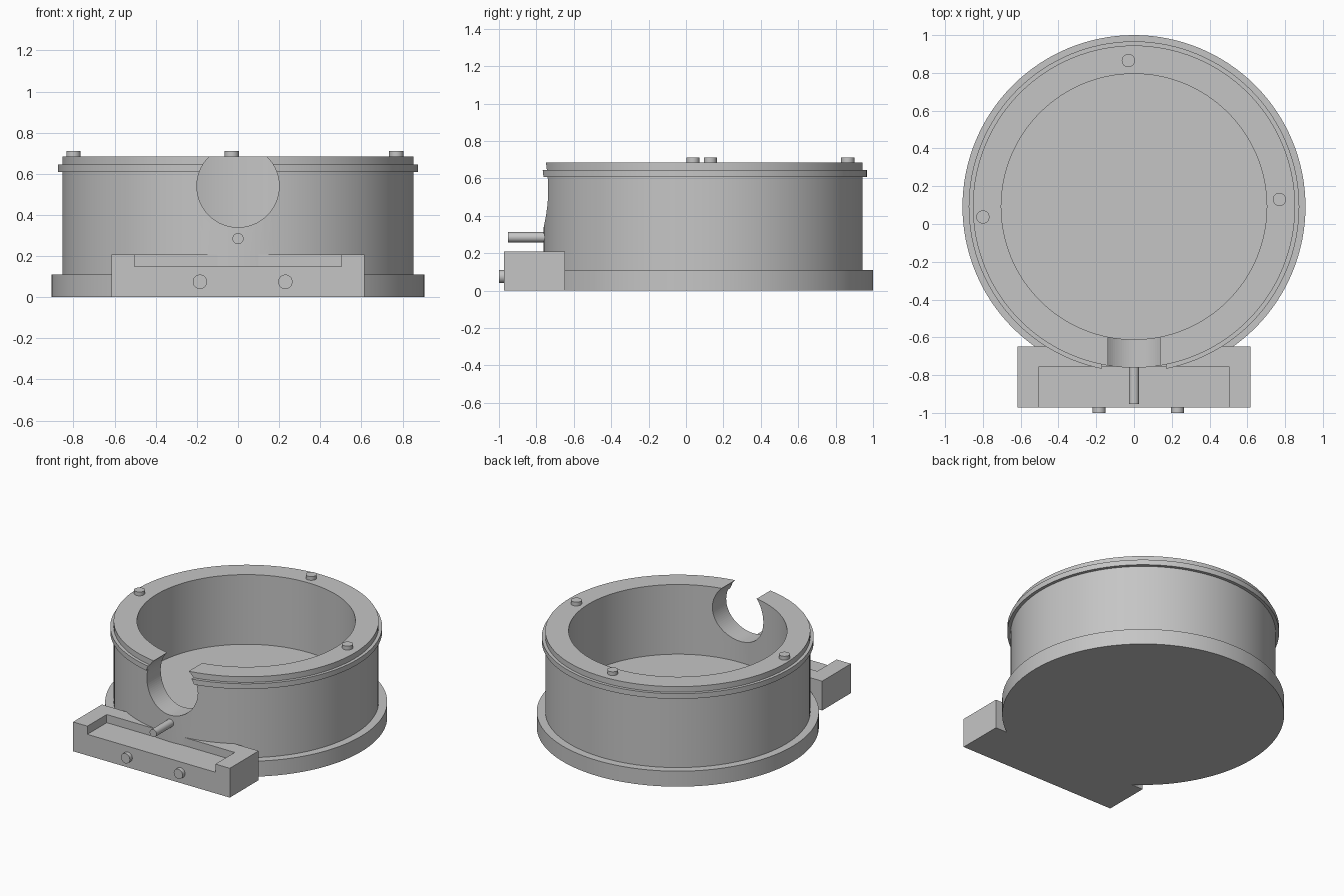
import bpy, bmesh, math
from mathutils import Matrix, Vector

cube = bpy.data.objects.get("Cube")
if cube:
    bpy.data.objects.remove(cube, do_unlink=True)

CY = 0.092      # centre of the round housing
FLOOR = 0.19    # inner floor height
TOP = 0.685     # rim height

grey = bpy.data.materials.new("plain grey")
grey.use_nodes = True
colour = (0.56, 0.56, 0.56, 1)
grey.diffuse_color = colour
grey.node_tree.nodes["Principled BSDF"].inputs["Base Color"].default_value = colour


def finish(name, bm):
    bmesh.ops.recalc_face_normals(bm, faces=bm.faces)
    mesh = bpy.data.meshes.new(name)
    bm.to_mesh(mesh)
    bm.free()
    mesh.materials.append(grey)
    obj = bpy.data.objects.new(name, mesh)
    bpy.context.collection.objects.link(obj)
    return obj


def smooth(obj):
    bpy.ops.object.select_all(action='DESELECT')
    obj.select_set(True)
    bpy.context.view_layer.objects.active = obj
    bpy.ops.object.shade_smooth_by_angle(angle=math.radians(30))


def rod(name, start, end, radius, sides=32):
    start, end = Vector(start), Vector(end)
    axis = end - start
    turn = axis.to_track_quat('Z', 'Y').to_matrix().to_4x4()
    bm = bmesh.new()
    bmesh.ops.create_cone(bm, cap_ends=True, segments=sides, radius1=radius,
                          radius2=radius, depth=axis.length,
                          matrix=Matrix.Translation((start + end) / 2) @ turn)
    return finish(name, bm)


def lathe(name, profile, sides=128):
    bm = bmesh.new()
    verts = [bm.verts.new((r, CY, z)) for r, z in profile]
    edges = [bm.edges.new(pair) for pair in zip(verts, verts[1:])]
    bmesh.ops.spin(bm, geom=verts + edges, cent=(0, CY, 0), axis=(0, 0, 1),
                   angle=math.tau, steps=sides, use_duplicate=False)
    bmesh.ops.remove_doubles(bm, verts=bm.verts, dist=1e-5)
    return finish(name, bm)


def extrude_outline(name, outline, y0, y1):
    bm = bmesh.new()
    face = bm.faces.new([bm.verts.new((x, y0, z)) for x, z in outline])
    grown = bmesh.ops.extrude_face_region(bm, geom=[face])["geom"]
    moved = [v for v in grown if isinstance(v, bmesh.types.BMVert)]
    bmesh.ops.translate(bm, verts=moved, vec=(0, y1 - y0, 0))
    return finish(name, bm)


# Round open housing with base foot, thin flange and rim
housing = lathe("housing", [
    (0, 0), (0.908, 0), (0.908, 0.11), (0.853, 0.11), (0.853, 0.608),
    (0.875, 0.608), (0.875, 0.645), (0.853, 0.645), (0.853, TOP),
    (0.703, TOP), (0.703, FLOOR), (0, FLOOR)])

# Round notch through the front wall
cutter = rod("notch_cutter", (0, -1.2, 0.54), (0, -0.3, 0.54), 0.2, 96)
cutter.hide_render = True
cutter.hide_viewport = True
notch = housing.modifiers.new("notch", 'BOOLEAN')
notch.operation = 'DIFFERENCE'
notch.solver = 'EXACT'
notch.object = cutter
smooth(housing)

# Front block: tray section with an open front, and a full height back strip
W, S, H, T = 0.616, 0.503, 0.208, 0.15
extrude_outline("front_tray", [(-W, 0), (W, 0), (W, H), (S, H), (S, T),
                               (-S, T), (-S, H), (-W, H)], -0.972, -0.755)
extrude_outline("tray_back", [(-W, 0), (W, 0), (W, H), (-W, H)], -0.755, -0.648)

# Pin below the notch
smooth(rod("front_pin", (0, -0.953, 0.285), (0, -0.7, 0.285), 0.027))

# Two bolts on the face of the block
for side, x in (("right", -0.185), ("left", 0.23)):
    smooth(rod("bolt_" + side, (x, -1, 0.075), (x, -0.95, 0.075), 0.035))

# Three studs on the rim
for side, x, y in (("back", -0.03, 0.865), ("left", 0.77, 0.13), ("right", -0.8, 0.037)):
    smooth(rod("rim_stud_" + side, (x, y, 0.67), (x, y, 0.712), 0.035))
